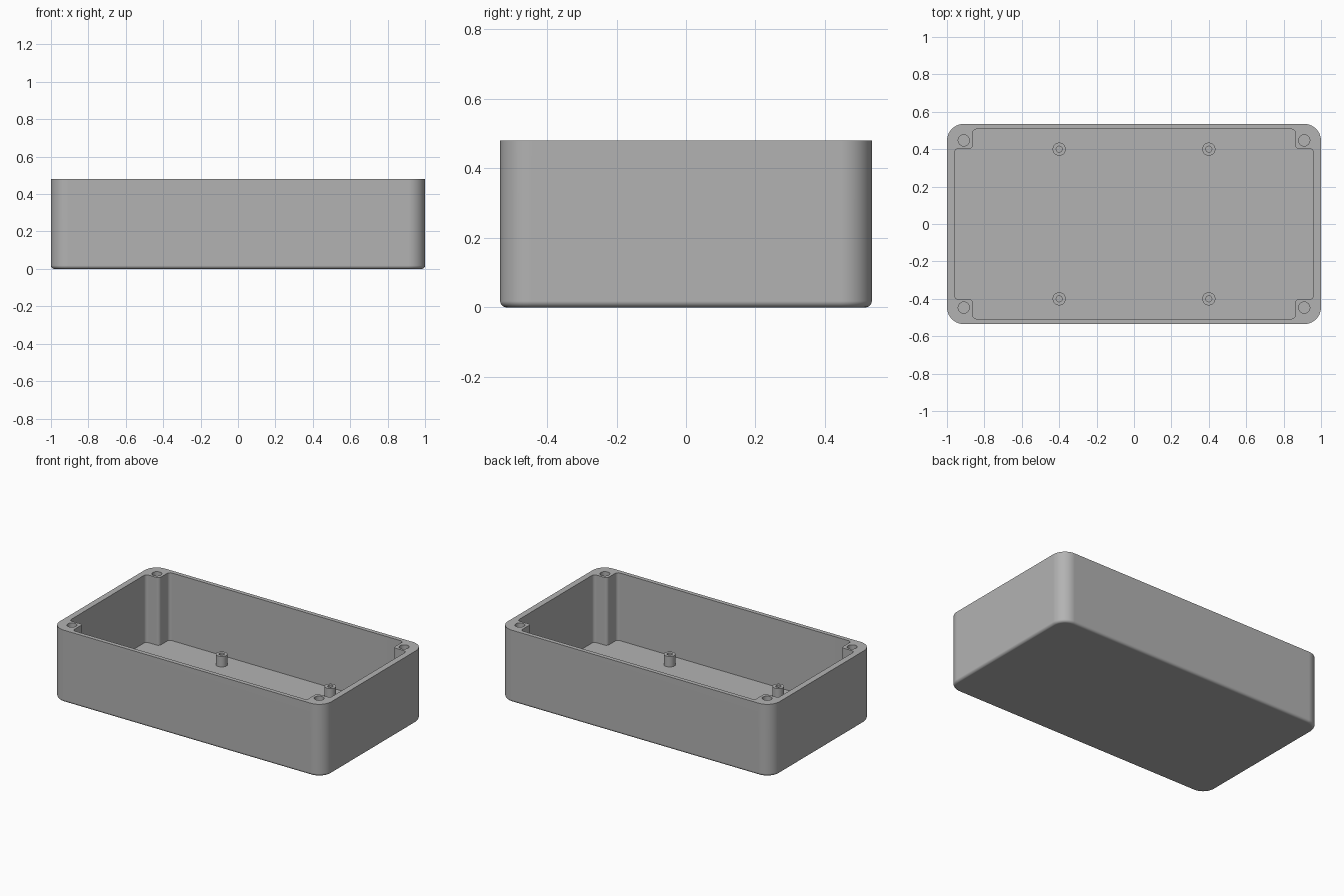
import bpy, bmesh, math
from mathutils import Vector, Matrix

if "Cube" in bpy.data.objects:
    bpy.data.objects.remove(bpy.data.objects["Cube"])

HX, HY, H = 1.0, 0.535, 0.48       # half length, half width, height
R, FLOOR = 0.09, 0.03              # corner radius, floor thickness
CORNERS = [(1, 1), (-1, 1), (-1, -1), (1, -1)]

plastic = bpy.data.materials.new("grey plastic")
plastic.diffuse_color = (0.45, 0.45, 0.45, 1)
plastic.use_nodes = True
plastic.node_tree.nodes["Principled BSDF"].inputs["Base Color"].default_value = plastic.diffuse_color


def fillet(points, radius, steps):
    """Round every corner of a closed right-angled outline."""
    out = []
    for i, p in enumerate(points):
        p = Vector(p)
        a = (Vector(points[i - 1]) - p).normalized() * radius
        b = (Vector(points[(i + 1) % len(points)]) - p).normalized() * radius
        for k in range(steps + 1):
            t = math.pi / 2 * k / steps
            out.append(p + a * (1 - math.sin(t)) + b * (1 - math.cos(t)))
    return out


def circle(x, y, r, n=40):
    return [(x + r * math.cos(2 * math.pi * k / n),
             y + r * math.sin(2 * math.pi * k / n)) for k in range(n)]


def prism(name, outline, z0, z1, bottom_bevel=0, matrix=None):
    bm = bmesh.new()
    base = bm.faces.new([bm.verts.new((p[0], p[1], z0)) for p in outline])
    top = bmesh.ops.extrude_face_region(bm, geom=[base])["geom"]
    bmesh.ops.translate(bm, vec=(0, 0, z1 - z0),
                        verts=[v for v in top if isinstance(v, bmesh.types.BMVert)])
    if bottom_bevel:
        edges = [e for e in bm.edges if all(abs(v.co.z - z0) < 1e-6 for v in e.verts)]
        bmesh.ops.bevel(bm, geom=edges, offset=bottom_bevel, segments=6,
                        profile=0.5, affect='EDGES')
    if matrix:
        bm.transform(matrix)
    bmesh.ops.recalc_face_normals(bm, faces=bm.faces)
    me = bpy.data.meshes.new(name)
    bm.to_mesh(me)
    bm.free()
    me.materials.append(plastic)
    ob = bpy.data.objects.new(name, me)
    bpy.context.collection.objects.link(ob)
    return ob


def activate(ob):
    bpy.ops.object.select_all(action='DESELECT')
    ob.select_set(True)
    bpy.context.view_layer.objects.active = ob


def cut(ob, cutter):
    activate(ob)
    mod = ob.modifiers.new("cut", 'BOOLEAN')
    mod.operation, mod.solver, mod.object = 'DIFFERENCE', 'EXACT', cutter
    bpy.ops.object.modifier_apply(modifier=mod.name)
    bpy.data.objects.remove(cutter)


def finish(ob):
    activate(ob)
    bpy.ops.object.shade_smooth_by_angle(angle=math.radians(30))
    mod = ob.modifiers.new("even shading", 'WEIGHTED_NORMAL')
    mod.keep_sharp = True


# Outer case with rounded corners and a softened bottom edge
case = prism("case", fillet([(HX * a, HY * b) for a, b in CORNERS], R, 14),
             0, H, bottom_bevel=0.018)

# Cavity, stepped in at each corner to leave the screw pillars
WX, WY, PX, PY = 0.96, 0.507, 0.862, 0.402
outline = []
for a, b in CORNERS:
    step = [(WX * a, PY * b), (PX * a, PY * b), (PX * a, WY * b)]
    outline += step if a * b > 0 else step[::-1]
cut(case, prism("cavity_cutter", fillet(outline, 0.02, 6), FLOOR, H + 0.1))

# Blind screw holes in the corner pillars
for a, b in CORNERS:
    cut(case, prism("screw_cutter", circle(0.91 * a, 0.447 * b, 0.03), 0.15, H + 0.1))

# Rounded cable slot through both end walls
slot = fillet([(0.0279 * a, 0.117 * b) for a, b in CORNERS], 0.0278, 10)
turn = Matrix.Translation((0, 0, 0.241)) @ Matrix.Rotation(math.pi / 2, 4, 'Y')
cut(case, prism("slot_cutter", slot, -1.2, 1.2, matrix=turn))
finish(case)

# Board standoffs with pilot holes
for i, (a, b) in enumerate(CORNERS):
    post = prism(f"standoff_{i + 1}", circle(0.4 * a, 0.4 * b, 0.035), FLOOR - 0.005, 0.1)
    cut(post, prism("pilot_cutter", circle(0.4 * a, 0.4 * b, 0.016, 24), FLOOR + 0.002, 0.2))
    finish(post)
